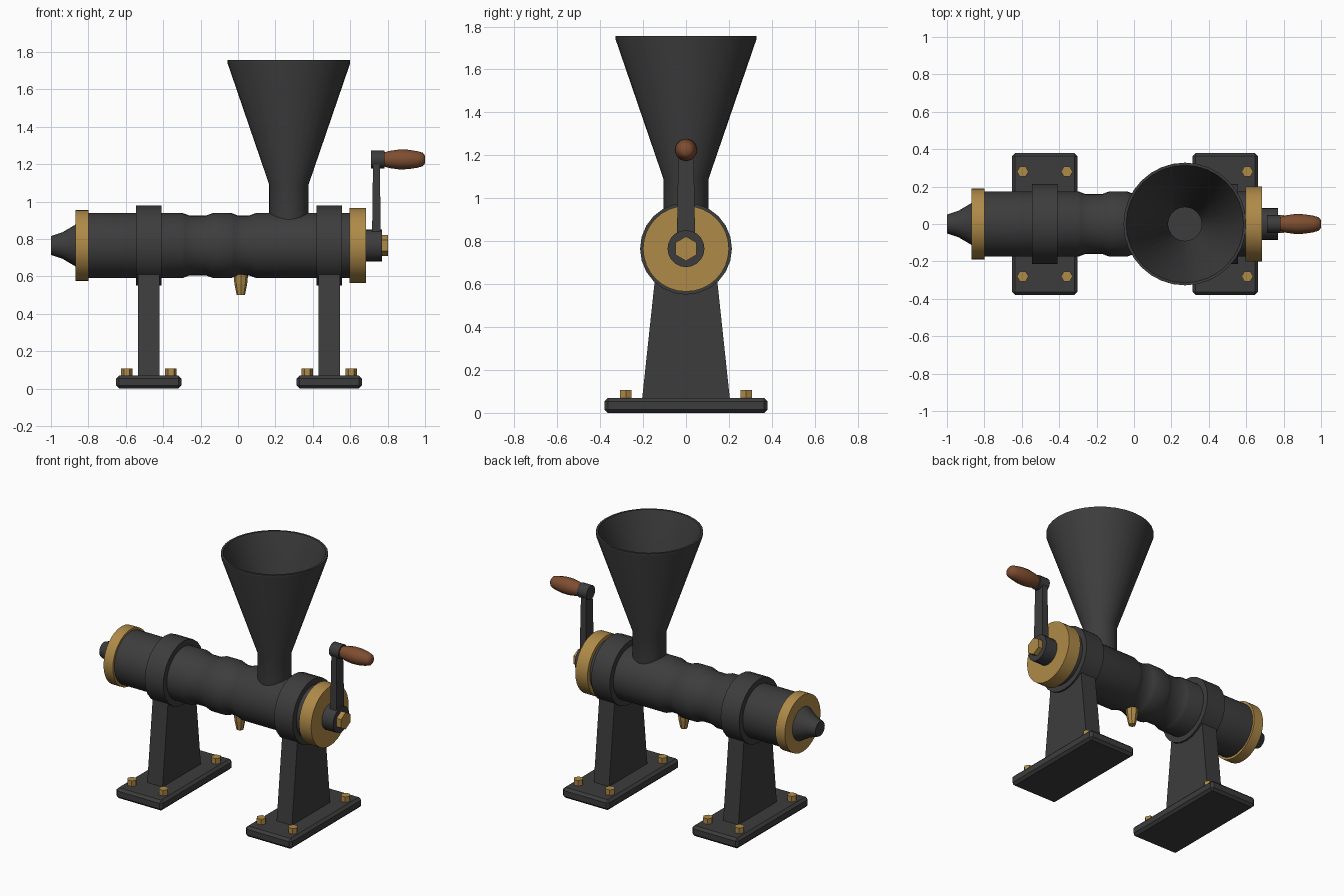
import bpy, bmesh, math
from mathutils import Matrix, Vector

if "Cube" in bpy.data.objects:
    bpy.data.objects.remove(bpy.data.objects["Cube"])

AXIS_Z = 0.765          # height of the barrel axis


def material(name, rgb):
    m = bpy.data.materials.new(name)
    m.diffuse_color = (*rgb, 1)
    m.use_nodes = True
    m.node_tree.nodes["Principled BSDF"].inputs["Base Color"].default_value = m.diffuse_color
    return m


IRON = material("dark_iron", (0.046, 0.046, 0.046))
BRASS = material("brass", (0.43, 0.255, 0.065))
WOOD = material("brown_wood", (0.21, 0.075, 0.03))


def finish(name, bm, mat, smooth=None):
    bmesh.ops.recalc_face_normals(bm, faces=bm.faces)
    me = bpy.data.meshes.new(name)
    bm.to_mesh(me)
    bm.free()
    me.materials.append(mat)
    ob = bpy.data.objects.new(name, me)
    bpy.context.collection.objects.link(ob)
    if smooth:
        bpy.ops.object.select_all(action='DESELECT')
        bpy.context.view_layer.objects.active = ob
        ob.select_set(True)
        bpy.ops.object.shade_smooth_by_angle(angle=math.radians(smooth))
    return ob


def lathe(name, profile, mat, axis='X', at=(0, 0, 0), n=32, smooth=35, turn=0.0):
    """Closed solid of revolution from (position along axis, radius) pairs."""
    bm = bmesh.new()
    rings = []
    for t, r in profile:
        ring = []
        for i in range(n):
            a = 2 * math.pi * i / n + turn
            c, s = r * math.cos(a), r * math.sin(a)
            co = (t, s, c) if axis == 'X' else (c, s, t)
            ring.append(bm.verts.new(Vector(co) + Vector(at)))
        rings.append(ring)
    for a, b in zip(rings, rings[1:]):
        for i in range(n):
            j = (i + 1) % n
            bm.faces.new((a[i], a[j], b[j], b[i]))
    bm.faces.new(rings[0])
    bm.faces.new(rings[-1])
    return finish(name, bm, mat, smooth)


def block(name, bottom, top, z0, z1, mat, at=(0, 0), bevel=0):
    """Tapered box; bottom and top are (half x, half y)."""
    bm = bmesh.new()
    bmesh.ops.create_cube(bm, size=2)
    for v in bm.verts:
        hx, hy = top if v.co.z > 0 else bottom
        v.co = (at[0] + hx * v.co.x, at[1] + hy * v.co.y, z1 if v.co.z > 0 else z0)
    if bevel:
        bmesh.ops.bevel(bm, geom=bm.edges[:], offset=bevel, segments=1, affect='EDGES')
    return finish(name, bm, mat)


C = (0, 0, AXIS_Z)

# Barrel with two grooves around a raised band
lathe("barrel", [(-0.82, 0.175), (-0.30, 0.175), (-0.28, 0.168), (-0.26, 0.16),
                 (-0.17, 0.16), (-0.15, 0.168), (-0.13, 0.175), (-0.04, 0.175),
                 (-0.02, 0.168), (0.0, 0.16), (0.06, 0.16), (0.08, 0.168),
                 (0.10, 0.175), (0.62, 0.175)], IRON, at=C)

# Brass end caps and outlet nozzle
lathe("outlet_cap", [(-0.87, 0.19), (-0.80, 0.19)], BRASS, at=C)
lathe("crank_cap", [(0.595, 0.20), (0.685, 0.20)], BRASS, at=C)
lathe("outlet_nozzle", [(-1.0, 0.05), (-0.94, 0.07), (-0.86, 0.117)], IRON, at=C, n=16)

# Two supports: clamp, leg, base plate and four bolts
for side, x in (("left", -0.477), ("right", 0.488)):
    lathe(side + "_clamp", [(x - 0.069, 0.214), (x + 0.069, 0.214)], IRON, at=C, n=24)
    block(side + "_leg", (0.057, 0.205), (0.057, 0.143), 0.06, 0.64, IRON, at=(x, 0))
    block(side + "_base", (0.174, 0.38), (0.174, 0.38), 0, 0.07, IRON, at=(x, 0), bevel=0.016)
    for i, dx in enumerate((-0.118, 0.118)):
        for j, y in enumerate((-0.28, 0.28)):
            lathe(f"{side}_bolt_{i}{j}", [(0.06, 0.031), (0.107, 0.031)], BRASS,
                  axis='Z', at=(x + dx, y, 0), n=6, smooth=None)

# Hopper: outer wall, rim, inner wall and floor in one revolve
lathe("hopper", [(0.80, 0.105), (1.09, 0.105), (1.74, 0.328), (1.757, 0.328),
                 (1.757, 0.314), (1.09, 0.09), (0.95, 0.09)], IRON, axis='Z',
      at=(0.272, 0, 0), n=32, smooth=30)

# Drain spout under the barrel
lathe("drain_spout", [(0.50, 0.022), (0.56, 0.034), (0.64, 0.042)], BRASS, axis='Z',
      at=(0.015, 0, 0), n=8, smooth=None)

# Crank: hub, nut, arm, knuckle and grip
lathe("crank_hub", [(0.67, 0.086), (0.77, 0.086)], IRON, at=C, n=20)
lathe("crank_nut", [(0.76, 0.057), (0.803, 0.057)], BRASS, at=C, n=6, smooth=None)
block("crank_arm", (0.024, 0.043), (0.018, 0.036), AXIS_Z, 1.22, IRON, at=(0.74, 0))
K = (0, 0, 1.225)
lathe("crank_knuckle", [(0.71, 0.047), (0.782, 0.047)], IRON, at=K, n=12)
lathe("crank_grip", [(0.775, 0.036), (0.81, 0.046), (0.86, 0.053), (0.91, 0.052),
                     (0.96, 0.044), (0.988, 0.036), (1.0, 0.02)], WOOD, at=K, n=12, smooth=40)
